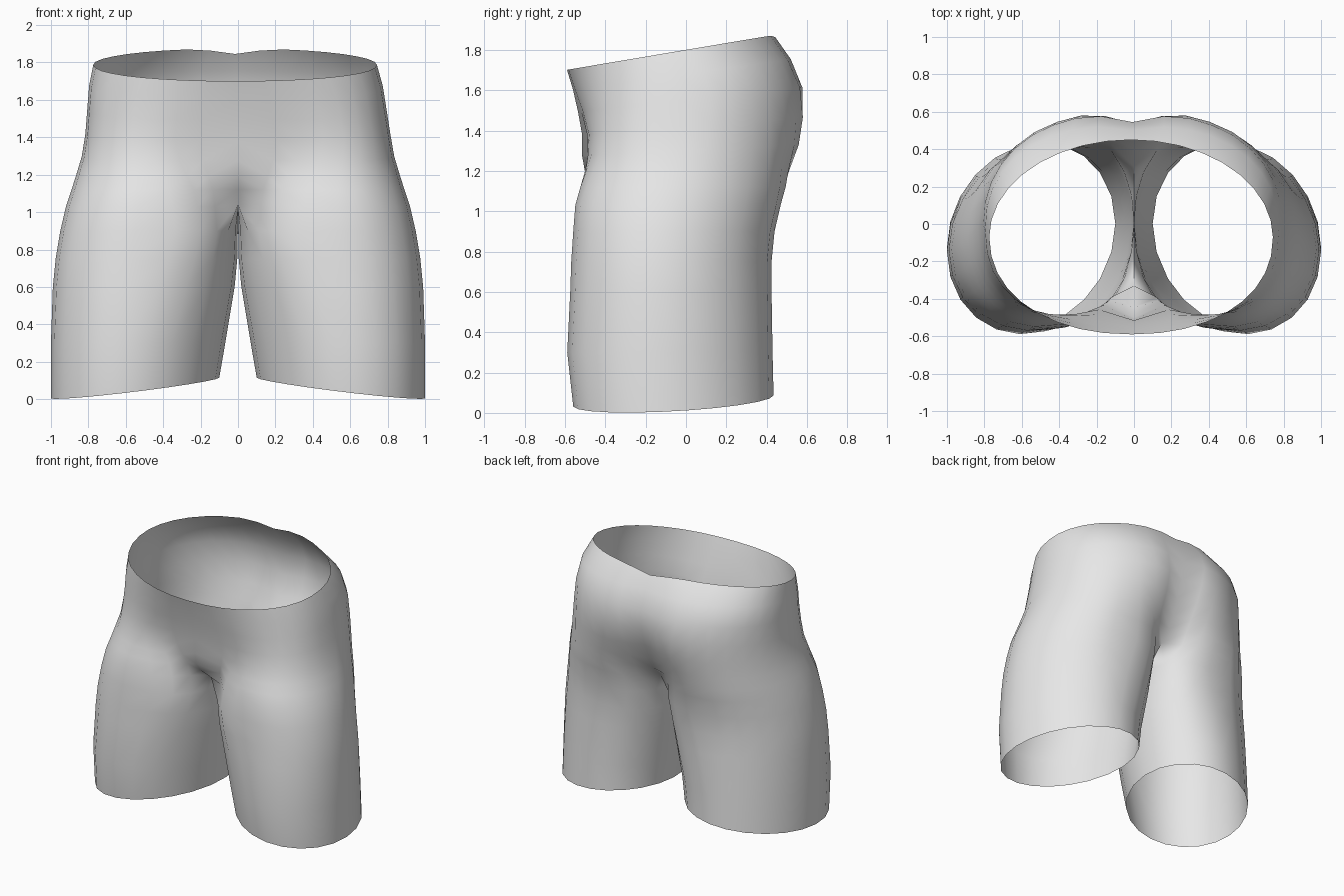
import bpy, bmesh, math

if "Cube" in bpy.data.objects:
    bpy.data.objects.remove(bpy.data.objects["Cube"])

OUTER, INNER = 18, 4          # columns around the outside / along the inner thigh
SPAN = math.radians(145)      # leg angle covered by the outside columns


def spow(v, n):
    return math.copysign(abs(v) ** (2 / n), v)


def trunk_point(a, w, yf, yb, nf, nb, skew):
    """Point on the trunk section, angle 0 = outside, -90 = front."""
    n = nf if a < 0 else nb
    x = w * spow(math.cos(a), n)
    y = (yf + yb) / 2 + (yb - yf) / 2 * spow(math.sin(a), n)
    return x, y - skew * (x / w) ** 2


def leg_point(a, x0, x1, yf, yb, flat=2.0):
    """Point on the thigh section, flattened on the inner side."""
    c, s = math.cos(a), math.sin(a)
    x = (x0 + x1) / 2 + (x1 - x0) / 2 * spow(c, flat if c < 0 else 2)
    return x, (yf + yb) / 2 + (yb - yf) / 2 * s - .065 * c


# waist to hips: z, half width, front y, back y, front fold, back cleft,
# tilt, blend towards the thigh section, front / back roundness, skew
trunk = [(1.80, .758, -.59, .45, 0, 0, .168, 0, 2.15, 2.0, 0),
         (1.68, .785, -.56, .535, 0, .035, .14, .03, 2.35, 2.35, .02),
         (1.55, .80, -.535, .60, 0, .055, .11, .08, 2.5, 2.3, .04),
         (1.42, .815, -.515, .615, 0, .08, .08, .18, 2.7, 2.15, .05),
         (1.30, .835, -.515, .59, 0, .10, .05, .36, 2.7, 2.1, .05),
         (1.20, .865, -.525, .54, .025, .10, .02, .6, 2.6, 2.1, .05),
         (1.12, .89, -.535, .505, .09, .11, 0, .82, 2.4, 2.1, .05)]
# thigh to hem: z, inner x, outer x, front y, back y, inner flatness
legs = [(1.03, 0, .92, -.545, .465, 3), (.90, .001, .95, -.555, .435, 3.5),
        (.75, .004, .975, -.565, .42, 3), (.60, .018, .99, -.57, .42, 2.5),
        (.30, .068, 1.0, -.585, .425, 2), (.06, .10, 1.0, -.555, .43, 2)]

bm = bmesh.new()
rows = []

# trunk half rings from centre front round the side to centre back
for i, (z, w, yf, yb, fold, cleft, tilt, blend, nf, nb, skew) in enumerate(trunk):
    row = []
    for j in range(OUTER + 1):
        a = -math.pi / 2 + math.pi * j / OUTER
        x, y = trunk_point(a, w, yf, yb, nf, nb, skew)
        g = math.exp(-(x / .13) ** 2)
        if j in (0, OUTER):
            x = 0
        else:
            lx, ly = leg_point(-SPAN + 2 * SPAN * j / OUTER, 0, w, yf, yb, 3)
            x += (lx - x) * blend
            y += (ly - y) * blend * (1 - g)
        h = z + tilt * y
        if y < 0:
            y += fold * g
        else:
            y -= cleft * g
            if i == 0:
                h -= .03 * g
        row.append(bm.verts.new((x, y, h)))
    rows.append(row)

# leg rings, the first one meeting the other side along the crotch
for i, (z, x0, x1, yf, yb, flat) in enumerate(legs):
    row = []
    for j in range(OUTER + INNER):
        if j <= OUTER:
            a = -SPAN + 2 * SPAN * j / OUTER
        else:
            a = SPAN + (2 * math.pi - 2 * SPAN) * (j - OUTER) / INNER
        x, y = leg_point(a, x0, x1, yf, yb, flat)
        h = z
        if i == 0 and (j == 0 or j >= OUTER):
            t = ((j - OUTER) if j else INNER) / INNER
            x, y = 0, .31 - .64 * t
            h = 1.04 - .04 * math.sin(math.pi * t)
        if i == len(legs) - 1:
            h += -.055 * math.cos(a) + .02 * math.sin(a)
        row.append(bm.verts.new((x, y, h)))
    rows.append(row)

for upper, lower in zip(rows, rows[1:]):
    n = len(upper)
    for j in range(n if n > OUTER + 1 else OUTER):
        k = (j + 1) % n
        bm.faces.new((upper[j], lower[j], lower[k], upper[k]))

# other half, welded along the centre seam
half = bm.verts[:] + bm.edges[:] + bm.faces[:]
copy = bmesh.ops.duplicate(bm, geom=half)["geom"]
for v in copy:
    if isinstance(v, bmesh.types.BMVert):
        v.co.x = -v.co.x
bmesh.ops.reverse_faces(bm, faces=[f for f in copy if isinstance(f, bmesh.types.BMFace)])
seam = [v for v in bm.verts if abs(v.co.x) < 1e-6]
bmesh.ops.remove_doubles(bm, verts=seam, dist=.0005)

# waist leans slightly to one side
for v in bm.verts:
    v.co.x -= .016 * min(1, max(0, (v.co.z - 1.4) / .4))

bmesh.ops.recalc_face_normals(bm, faces=bm.faces)
side = max(bm.faces, key=lambda f: f.calc_center_median().x)
if side.normal.x < 0:
    bmesh.ops.reverse_faces(bm, faces=bm.faces)

mesh = bpy.data.meshes.new("shorts")
bm.to_mesh(mesh)
bm.free()
shorts = bpy.data.objects.new("shorts", mesh)
bpy.context.collection.objects.link(shorts)

# plain cloth
cloth = bpy.data.materials.new("light_grey_cloth")
cloth.diffuse_color = (.8, .8, .8, 1)
cloth.use_nodes = True
cloth.node_tree.nodes["Principled BSDF"].inputs["Base Color"].default_value = cloth.diffuse_color
mesh.materials.append(cloth)

bpy.context.view_layer.objects.active = shorts
shorts.select_set(True)
bpy.ops.object.shade_smooth_by_angle(angle=math.radians(70))
